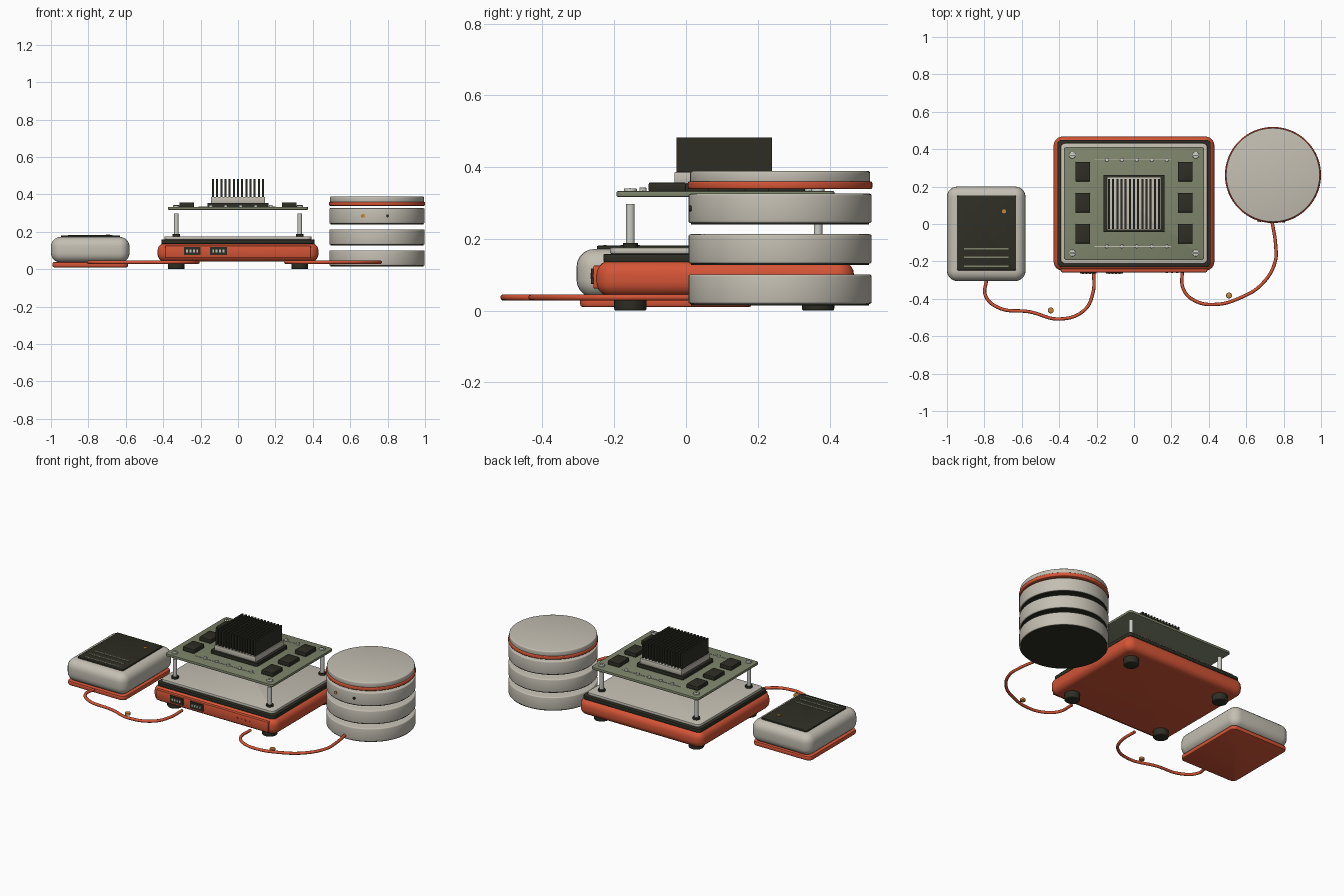
import bpy, bmesh, math
from mathutils import Matrix, Vector

cube = bpy.data.objects.get("Cube")
if cube:
    bpy.data.objects.remove(cube, do_unlink=True)


def material(name, rgb):
    m = bpy.data.materials.new(name)
    m.use_nodes = True
    m.diffuse_color = (*rgb, 1)
    m.node_tree.nodes["Principled BSDF"].inputs["Base Color"].default_value = (*rgb, 1)
    return m


GREY = material("warm grey", (0.55, 0.52, 0.45))
ORANGE = material("orange", (0.66, 0.09, 0.037))
DARK = material("charcoal", (0.027, 0.027, 0.018))
GREEN = material("board green", (0.21, 0.235, 0.15))
STEEL = material("steel", (0.6, 0.6, 0.56))
GOLD = material("gold", (0.56, 0.25, 0.045))


def finish(name, bm, mat):
    mesh = bpy.data.meshes.new(name)
    bm.to_mesh(mesh)
    bm.free()
    mesh.materials.append(mat)
    mesh.shade_smooth()
    mesh.set_sharp_from_angle(angle=math.radians(32))
    ob = bpy.data.objects.new(name, mesh)
    bpy.context.collection.objects.link(ob)
    return ob


def box(name, mat, x, y, z, corner=0, edge=0):
    """Box from (min, max) ranges, with rounded upright corners and rounded rims."""
    lo, hi = Vector((x[0], y[0], z[0])), Vector((x[1], y[1], z[1]))
    bm = bmesh.new()
    bmesh.ops.create_cube(bm, size=1, matrix=Matrix.Translation((lo + hi) / 2)
                          @ Matrix.Diagonal((*(hi - lo), 1)))
    mid = (lo.z + hi.z) / 2
    if corner:
        upright = [e for e in bm.edges if (e.verts[0].co.z - mid) * (e.verts[1].co.z - mid) < 0]
        bmesh.ops.bevel(bm, geom=upright, offset=corner, segments=6, profile=0.5, affect='EDGES')
    if edge:
        rims = [e for e in bm.edges if (e.verts[0].co.z - mid) * (e.verts[1].co.z - mid) > 0]
        bmesh.ops.bevel(bm, geom=rims, offset=edge, segments=5 if edge > 0.01 else 2,
                        profile=0.5, affect='EDGES')
    return finish(name, bm, mat)


def disc(name, mat, centre, r, z, edge=0, segments=32):
    """Upright cylinder with optional rounded rims."""
    bm = bmesh.new()
    bmesh.ops.create_cone(bm, cap_ends=True, segments=segments, radius1=r, radius2=r,
                          depth=z[1] - z[0],
                          matrix=Matrix.Translation((*centre, (z[0] + z[1]) / 2)))
    if edge:
        rims = [e for e in bm.edges if abs(e.verts[0].co.z - e.verts[1].co.z) < 1e-5]
        bmesh.ops.bevel(bm, geom=rims, offset=edge, segments=3, profile=0.5, affect='EDGES')
    return finish(name, bm, mat)


def front_stud(name, mat, x, y, z, r, depth):
    """Short round stud facing the front."""
    bm = bmesh.new()
    bmesh.ops.create_cone(bm, cap_ends=True, segments=16, radius1=r, radius2=r, depth=depth,
                          matrix=Matrix.Translation((x, y, z)) @ Matrix.Rotation(math.pi / 2, 4, 'X'))
    return finish(name, bm, mat)


def cable(name, points):
    cu = bpy.data.curves.new(name, 'CURVE')
    cu.dimensions = '3D'
    cu.bevel_depth = 0.009
    cu.bevel_resolution = 3
    cu.use_fill_caps = True
    cu.resolution_u = 10
    sp = cu.splines.new('BEZIER')
    sp.bezier_points.add(len(points) - 1)
    for bp, (x, y) in zip(sp.bezier_points, points):
        bp.co = (x, y, 0.037)
        bp.handle_left_type = bp.handle_right_type = 'AUTO'
    cu.materials.append(ORANGE)
    bpy.context.collection.objects.link(bpy.data.objects.new(name, cu))


# Main base with gasket and top plate
box("base_shell", ORANGE, (-0.43, 0.43), (-0.25, 0.468), (0.04, 0.14), 0.05, 0.04)
box("base_gasket", DARK, (-0.41, 0.41), (-0.23, 0.45), (0.135, 0.158), 0.025, 0.004)
box("base_top_plate", GREY, (-0.393, 0.393), (-0.212, 0.432), (0.158, 0.176), 0.025, 0.005)

# Front panel with two ports and a row of studs
box("front_panel", ORANGE, (-0.39, 0.39), (-0.258, -0.2), (0.062, 0.126), 0.004, 0.003)
for i, x in enumerate((-0.245, -0.105)):
    box(f"port_{i}", DARK, (x - 0.045, x + 0.045), (-0.264, -0.24), (0.075, 0.118))
    for k in range(4):
        px = x + (k - 1.5) * 0.018
        box(f"port_{i}_pin_{k}", GREY, (px - 0.005, px + 0.005), (-0.267, -0.26), (0.09, 0.104))
for k in range(4):
    front_stud(f"panel_stud_{k}", ORANGE, 0.175 + k * 0.028, -0.258, 0.096, 0.006, 0.006)

# Corner feet, standoffs and board screws
for side, x in (("right", -0.33), ("left", 0.33)):
    for end, y in (("front", -0.155), ("back", 0.368)):
        tag = f"{end}_{side}"
        disc(f"foot_{tag}", DARK, (x, y), 0.045, (0, 0.044), 0.006)
        disc(f"standoff_collar_{tag}", DARK, (x, y), 0.021, (0.174, 0.188))
        disc(f"standoff_{tag}", STEEL, (x, y), 0.012, (0.18, 0.297))
        disc(f"screw_{tag}", STEEL, (x, y), 0.018, (0.33, 0.341), 0.003)
        box(f"screw_slot_{tag}", DARK, (x - 0.014, x + 0.014), (y - 0.002, y + 0.002), (0.335, 0.342))

# Circuit board with chips, contact rows and traces
box("circuit_board", GREEN, (-0.374, 0.374), (-0.193, 0.413), (0.317, 0.333), 0.015, 0.003)
for side in (-1, 1):
    for k in range(3):
        y = -0.052 + k * 0.166
        box(f"chip_{side}_{k}", DARK, (side * 0.274 - 0.04, side * 0.274 + 0.04),
            (y - 0.052, y + 0.052), (0.331, 0.357), 0.005, 0.004)
for row, y in (("front", -0.12), ("back", 0.343)):
    box(f"trace_{row}", GREY, (-0.21, 0.2), (y - 0.002, y + 0.002), (0.331, 0.335))
    for k in range(5):
        disc(f"contact_{row}_{k}", STEEL, (-0.145 + k * 0.08, y), 0.01, (0.331, 0.343), 0.002, 16)

# Processor and heat sink
box("processor", DARK, (-0.163, 0.163), (-0.043, 0.263), (0.331, 0.354), 0.008, 0.003)
box("heat_spreader", GREY, (-0.145, 0.145), (-0.032, 0.252), (0.352, 0.386), 0.004, 0.003)
for k in range(13):
    x = (k - 6) * 0.0223
    box(f"heat_fin_{k}", DARK, (x - 0.0052, x + 0.0052), (-0.027, 0.24), (0.384, 0.482))

# Small case on the right with inlaid top panel
box("case_body", GREY, (-1.0, -0.58), (-0.305, 0.2), (0.036, 0.172), 0.055, 0.05)
box("case_base", ORANGE, (-0.992, -0.588), (-0.295, 0.183), (0.01, 0.038), 0.03, 0.008)
box("case_panel", DARK, (-0.947, -0.63), (-0.248, 0.152), (0.168, 0.181), 0.008, 0.003)
for k in range(3):
    y = -0.226 + k * 0.047
    box(f"case_line_{k}", GREEN, (-0.91, -0.67), (y - 0.004, y + 0.004), (0.179, 0.183))
disc("case_light", GOLD, (-0.695, 0.068), 0.011, (0.179, 0.185), 0, 16)

# Separated stack of round modules on the left
HUB = (0.743, 0.262)
for k, z in enumerate((0.019, 0.131, 0.244)):
    disc(f"stack_module_{k}", GREY, HUB, 0.255, (z, z + 0.082), 0.006, 64)
    disc(f"stack_pad_{k}", DARK, HUB, 0.248, (z - 0.004, z + 0.004), 0, 64)
disc("stack_ring", ORANGE, HUB, 0.257, (0.339, 0.36), 0.005, 64)
disc("stack_lid", GREY, HUB, 0.251, (0.356, 0.389), 0.006, 64)
front_stud("stack_light", GOLD, 0.67, 0.018, 0.285, 0.01, 0.012)
front_stud("stack_button", DARK, 0.8, 0.015, 0.285, 0.008, 0.012)

# Cables with a gold marker beside each
cable("case_cable", [(-0.79, -0.305), (-0.795, -0.38), (-0.73, -0.445), (-0.555, -0.47),
                     (-0.395, -0.508), (-0.265, -0.46), (-0.22, -0.37), (-0.215, -0.25)])
cable("stack_cable", [(0.257, -0.245), (0.265, -0.35), (0.325, -0.41), (0.433, -0.43),
                      (0.567, -0.395), (0.685, -0.32), (0.755, -0.2), (0.757, -0.11), (0.738, 0.015)])
for name, spot in (("case_marker", (-0.445, -0.462)), ("stack_marker", (0.508, -0.382))):
    disc(name, GOLD, spot, 0.016, (0.03, 0.045), 0.003, 20)
